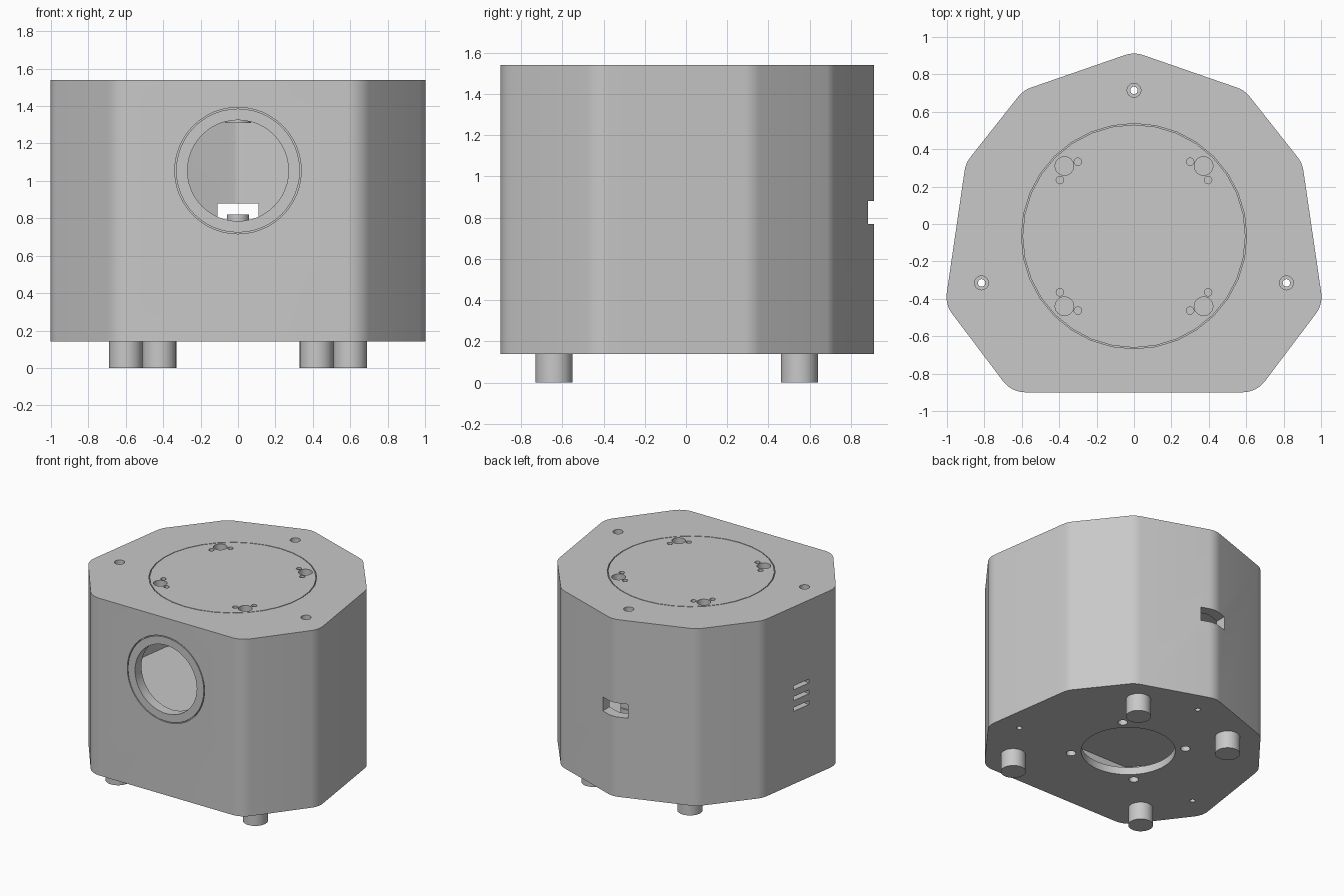
import bpy
import bmesh
import math
from mathutils import Matrix, Vector

if "Cube" in bpy.data.objects:
    bpy.data.objects.remove(bpy.data.objects["Cube"], do_unlink=True)

grey = bpy.data.materials.new("plain_grey")
grey.use_nodes = True
grey.diffuse_color = (0.58, 0.58, 0.58, 1)
grey.node_tree.nodes["Principled BSDF"].inputs["Base Color"].default_value = grey.diffuse_color

BASE, TOP, WALL, FILLET = 0.14, 1.54, 0.08, 0.15
CENTRE_Y = -0.065
HALF = [(0.655, -0.9), (1.01, -0.43), (0.9, 0.325), (0.592, 0.715)]
CORNERS = HALF + [(0, 0.92)] + [(-x, y) for x, y in reversed(HALF)]
SCREWS = [(0, 0.715), (0.815, -0.315), (-0.815, -0.315)]


def finish(bm, name):
    bmesh.ops.recalc_face_normals(bm, faces=bm.faces)
    mesh = bpy.data.meshes.new(name)
    bm.to_mesh(mesh)
    bm.free()
    obj = bpy.data.objects.new(name, mesh)
    bpy.context.collection.objects.link(obj)
    return obj


def outline(inset, steps=6):
    """Rounded nine-sided outline, moved inwards by inset."""
    points = []
    for i, corner in enumerate(CORNERS):
        p = Vector(corner)
        a = (p - Vector(CORNERS[i - 1])).normalized()
        b = (Vector(CORNERS[(i + 1) % len(CORNERS)]) - p).normalized()
        turn = a.angle(b)
        start = math.atan2(-a.x, a.y)
        middle = start + turn / 2
        centre = p - Vector((math.cos(middle), math.sin(middle))) * FILLET / math.cos(turn / 2)
        for k in range(steps + 1):
            t = start + turn * k / steps
            points.append(centre + (FILLET - inset) * Vector((math.cos(t), math.sin(t))))
    return points


def prism(name, inset, z0, z1):
    bm = bmesh.new()
    rings = [[bm.verts.new((p.x, p.y, z)) for p in outline(inset)] for z in (z0, z1)]
    low, high = rings
    bm.faces.new(low)
    bm.faces.new(high)
    for i in range(len(low)):
        bm.faces.new((low[i - 1], low[i], high[i], high[i - 1]))
    return finish(bm, name)


def rod(name, start, end, radius, sides=32):
    start, end = Vector(start), Vector(end)
    axis = end - start
    bm = bmesh.new()
    spin = axis.to_track_quat("Z", "Y").to_matrix().to_4x4()
    bmesh.ops.create_cone(bm, cap_ends=True, segments=sides, radius1=radius, radius2=radius,
                          depth=axis.length, matrix=Matrix.Translation((start + end) / 2) @ spin)
    return finish(bm, name)


def upright(x, y, z0, z1, radius, sides=32):
    return rod("cutter", (x, y, z0), (x, y, z1), radius, sides)


def block(centre, size, angle=0):
    bm = bmesh.new()
    bmesh.ops.create_cube(bm, size=1, matrix=Matrix.Translation(centre)
                          @ Matrix.Rotation(angle, 4, "Z") @ Matrix.Diagonal((*size, 1)))
    return finish(bm, "cutter")


def cut(target, cutter):
    mod = target.modifiers.new("cut", "BOOLEAN")
    mod.operation, mod.solver, mod.object = "DIFFERENCE", "EXACT", cutter
    cutter.hide_render = True
    graph = bpy.context.evaluated_depsgraph_get()
    mesh = bpy.data.meshes.new_from_object(target.evaluated_get(graph))
    target.modifiers.clear()
    target.data = mesh
    bpy.data.objects.remove(cutter, do_unlink=True)


# Casing with a lower and an upper bay; screw posts stay solid
casing = prism("casing", 0, BASE, TOP)
lower_bay = prism("lower_bay", WALL, 0.2, 0.565)
upper_bay = prism("upper_bay", WALL, 0.64, 1.46)
for x, y in SCREWS:
    cut(lower_bay, upright(x, y, 0.1, 0.7, 0.06))
    cut(upper_bay, upright(x, y, 0.6, 0.82, 0.06))
    cut(upper_bay, upright(x, y, 1.31, 1.6, 0.07))
cut(casing, lower_bay)
cut(casing, upper_bay)

# Round front window with a fine groove around it
WINDOW_Z = 1.055
cut(casing, rod("cutter", (0, -1, WINDOW_Z), (0, -0.75, WINDOW_Z), 0.27, 48))
groove = rod("cutter", (0, -1, WINDOW_Z), (0, -0.87, WINDOW_Z), 0.338, 48)
cut(groove, rod("cutter", (0, -1.1, WINDOW_Z), (0, -0.8, WINDOW_Z), 0.331, 48))
cut(casing, groove)

# Round lid joint on the top
joint = upright(0, CENTRE_Y, 1.51, 1.6, 0.602)
cut(joint, upright(0, CENTRE_Y, 1.4, 1.7, 0.596))
cut(casing, joint)

# Opening in the underside
cut(casing, upright(0, CENTRE_Y, 0.1, 0.3, 0.34, 48))

# Screw holes with countersunk heads
for x, y in SCREWS:
    cut(casing, upright(x, y, 0, 1.7, 0.02, 16))
    cut(casing, upright(x, y, 1.48, 1.6, 0.037, 24))

# Mounting holes in the lid and floor, mirrored both ways
for sx in (-1, 1):
    for sy in (-1, 1):
        for x, y, radius in ((0.372, 0.375, 0.05), (0.3, 0.398, 0.02), (0.396, 0.3, 0.02)):
            cut(casing, upright(sx * x, CENTRE_Y + sy * y, 1.4, 1.6, radius, 24))
        cut(casing, upright(sx * 0.295, CENTRE_Y + sy * 0.29, 0.1, 0.3, 0.035, 24))

# Cable slot at the back and three vents on one side
cut(casing, block((0, 0.87, 0.825), (0.22, 0.22, 0.11)))
tilt = math.atan2(-0.11, 0.755)
for z in (0.73, 0.815, 0.9):
    cut(casing, block((-0.955, -0.07, z), (0.3, 0.16, 0.03), tilt))

# Four feet
parts = [casing]
for side, sx in (("right", -1), ("left", 1)):
    for end, x, y in (("front", 0.6, -0.64), ("back", 0.42, 0.55)):
        parts.append(rod(f"{end}_{side}_foot", (sx * x, y, 0), (sx * x, y, BASE), 0.09))

for obj in parts:
    obj.data.materials.clear()
    obj.data.materials.append(grey)
    bpy.ops.object.select_all(action="DESELECT")
    obj.select_set(True)
    bpy.context.view_layer.objects.active = obj
    bpy.ops.object.shade_smooth_by_angle(angle=math.radians(30))
